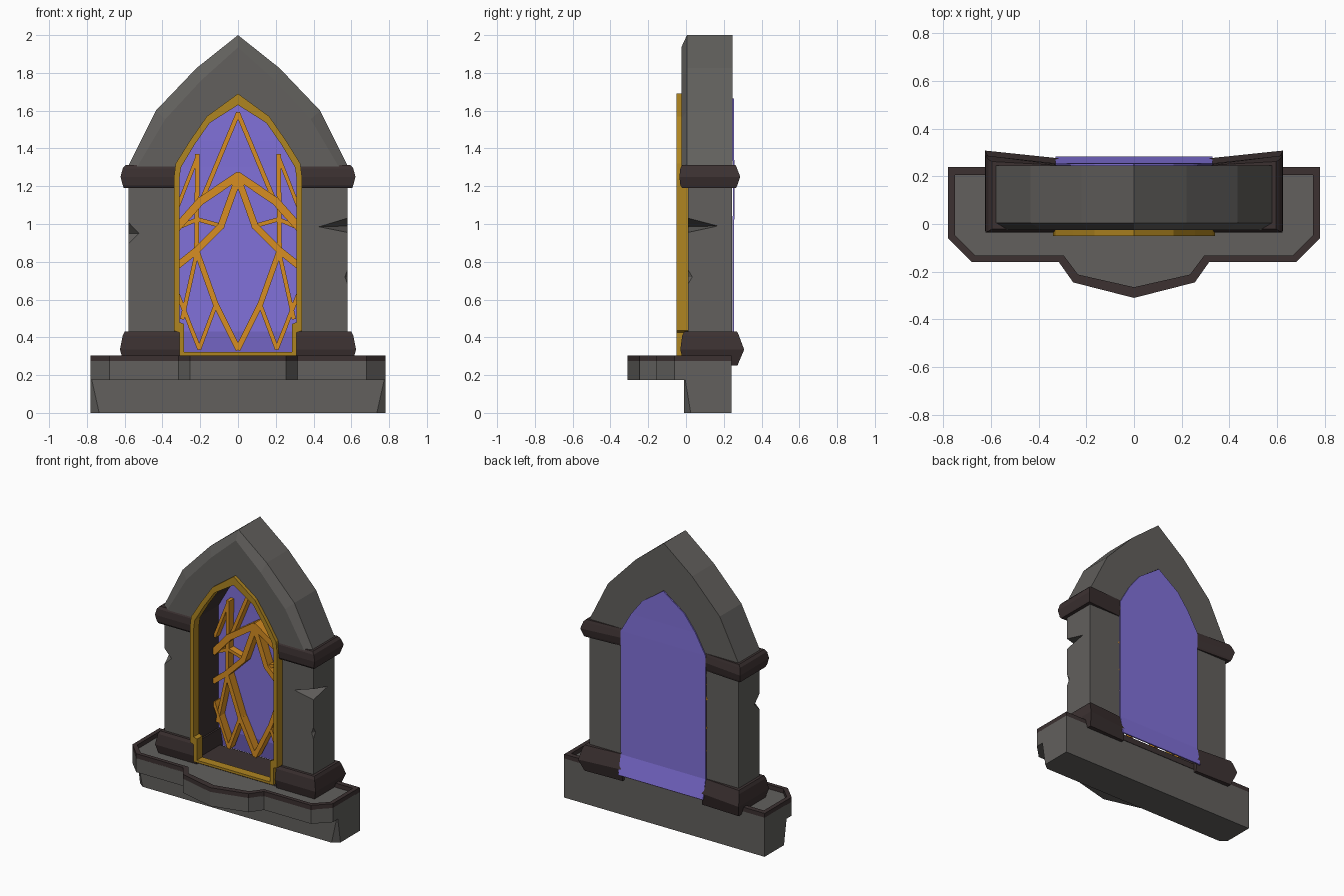
import bpy, bmesh
from mathutils import Vector

if "Cube" in bpy.data.objects:
    bpy.data.objects.remove(bpy.data.objects["Cube"])


def material(name, rgb):
    m = bpy.data.materials.new(name)
    m.diffuse_color = (*rgb, 1)
    m.use_nodes = True
    m.node_tree.nodes["Principled BSDF"].inputs["Base Color"].default_value = m.diffuse_color
    return m


STONE = material("grey_stone", (0.122, 0.117, 0.110))
TRIM = material("dark_brown_stone", (0.045, 0.031, 0.031))
GOLD = material("dull_gold", (0.43, 0.235, 0.015))
AMBER = material("amber", (0.68, 0.27, 0.016))
GLASS = material("violet_glass", (0.22, 0.165, 0.70))


def finish(name, bm, mat):
    bmesh.ops.recalc_face_normals(bm, faces=bm.faces)
    me = bpy.data.meshes.new(name)
    bm.to_mesh(me)
    bm.free()
    me.materials.append(mat)
    ob = bpy.data.objects.new(name, me)
    bpy.context.collection.objects.link(ob)
    return ob


def add_loft(bm, loops, closed=False):
    """Skin a list of equal-sized point loops; cap the ends unless closed."""
    rows = [[bm.verts.new(p) for p in loop] for loop in loops]
    n = len(rows[0])
    pairs = list(zip(rows, rows[1:])) + ([(rows[-1], rows[0])] if closed else [])
    for a, b in pairs:
        for i in range(n):
            j = (i + 1) % n
            bm.faces.new((a[i], a[j], b[j], b[i]))
    if not closed:
        bm.faces.new(rows[0])
        bm.faces.new(rows[-1])


def loft(name, loops, mat, closed=False):
    bm = bmesh.new()
    add_loft(bm, loops, closed)
    return finish(name, bm, mat)


def mirrored(half):
    """Half outline from -x side to centre (last point at x=0) -> full outline."""
    return half + [(-x, v) for x, v in reversed(half[:-1])]


def at_z(outline, z):
    return [(x, y, z) for x, y in outline]


def mirror_x(ob):
    ob.modifiers.new("mirror", "MIRROR")
    return ob


def ring(name, outer, inner, y0, y1, mat):
    """Closed frame following two x-z outlines, between y0 and y1."""
    return loft(name, [[(o[0], y0, o[1]), (o[0], y1, o[1]), (i[0], y1, i[1]), (i[0], y0, i[1])]
                       for o, i in zip(outer, inner)], mat, True)


# --- base block, front corners chipped away towards the ground
base_top = mirrored([(-0.78, 0.24), (-0.78, -0.005), (-0.775, -0.01), (0, -0.01)])
base_low = mirrored([(-0.78, 0.24), (-0.78, 0.025), (-0.735, -0.01), (0, -0.01)])
loft("base", [at_z(base_low, 0), at_z(base_top, 0.18)], STONE)

# --- projecting sill with a raised rim
sill = mirrored([(-0.78, 0.24), (-0.78, -0.06), (-0.68, -0.16), (-0.315, -0.16),
                 (-0.255, -0.245), (0, -0.31)])
tray = mirrored([(-0.75, 0.205), (-0.75, -0.048), (-0.665, -0.132), (-0.295, -0.132),
                 (-0.235, -0.212), (0, -0.265)])
loft("sill", [at_z(sill, 0.175), at_z(sill, 0.275)], STONE)
loft("sill_rim", [[(*o, 0.272), (*o, 0.305), (*i, 0.305), (*i, 0.272)]
                  for o, i in zip(sill, tray)], TRIM, True)


# --- plinths and capitals: bulging blocks whose backs flare outwards
def moulding(name, xi, levels):
    return mirror_x(loft(name, [[(xi, yf, z), (xo, yf, z), (xo, yo, z), (xi, yi, z)]
                                for z, xo, yf, yo, yi in levels], TRIM))


moulding("plinth", 0.31, [(0.25, 0.60, -0.01, 0.272, 0.262), (0.335, 0.625, -0.03, 0.308, 0.275),
                          (0.41, 0.61, -0.02, 0.28, 0.252), (0.43, 0.60, -0.01, 0.27, 0.247)])
moulding("capital", 0.325, [(1.19, 0.605, -0.02, 0.265, 0.247), (1.205, 0.61, -0.03, 0.272, 0.25),
                            (1.25, 0.622, -0.035, 0.287, 0.254), (1.295, 0.61, -0.03, 0.27, 0.25),
                            (1.312, 0.595, -0.02, 0.262, 0.247)])


# --- pillars with chipped edges
def pillar(name, s, chips):
    foot = [(s * 0.33, 0.01), (s * 0.58, 0.01), (s * 0.58, 0.243), (s * 0.33, 0.243)]
    ob = loft(name, [at_z(foot, 0.40), at_z(foot, 1.22)], STONE)
    for pts in chips:
        bm = bmesh.new()
        for p in pts:
            bm.verts.new(p)
        bmesh.ops.convex_hull(bm, input=bm.verts)
        cutter = finish(name + "_chip_cutter", bm, STONE)
        cutter.hide_render = True
        cutter.hide_viewport = True
        mod = ob.modifiers.new("chip", "BOOLEAN")
        mod.operation, mod.solver, mod.object = "DIFFERENCE", "EXACT", cutter


pillar("left_pillar", -1, [[(-0.515, 0, 0.95), (-0.60, 0.09, 0.95),
                            (-0.60, -0.02, 1.06), (-0.60, -0.02, 0.85)]])
pillar("right_pillar", 1, [[(0.42, 0, 0.985), (0.60, 0.19, 0.99),
                            (0.60, -0.02, 1.045), (0.60, -0.02, 0.945)],
                           [(0.56, 0, 0.72), (0.59, 0.05, 0.72),
                            (0.59, -0.01, 0.82), (0.59, -0.01, 0.62)]])

# --- pointed arch, bevelled along the outer front edge
outer = mirrored([(-0.585, 1.30), (-0.435, 1.60), (-0.22, 1.825), (0, 2.0)])
bevel = mirrored([(-0.535, 1.30), (-0.385, 1.555), (-0.195, 1.76), (0, 1.935)])
inner = mirrored([(-0.33, 1.30), (-0.25, 1.44), (-0.165, 1.55), (0, 1.67)])
loft("arch", [[(o[0], 0.246, o[1]), (o[0], 0.005, o[1]), (b[0], -0.025, b[1]),
               (i[0], -0.025, i[1]), (i[0], 0.246, i[1])]
              for o, b, i in zip(outer, bevel, inner)], STONE)

# --- gold window frame, stepping in at the plinths
frame_out = mirrored([(-0.31, 0.305), (-0.31, 0.425), (-0.34, 0.435), (-0.34, 1.24),
                      (-0.33, 1.32), (-0.255, 1.44), (-0.165, 1.57), (0, 1.69)])
frame_in = mirrored([(-0.285, 0.322), (-0.285, 0.47), (-0.31, 0.48), (-0.31, 1.24),
                     (-0.302, 1.30), (-0.23, 1.42), (-0.15, 1.535), (0, 1.63)])
ring("window_frame", frame_out, frame_in, -0.05, 0.01, GOLD)

# --- dark lining of the opening, with its floor
line_out = mirrored([(-0.335, 0.27), (-0.335, 1.30), (-0.255, 1.44), (-0.165, 1.56), (0, 1.675)])
line_in = mirrored([(-0.322, 0.312), (-0.322, 1.29), (-0.243, 1.43), (-0.158, 1.54), (0, 1.65)])
ring("window_lining", line_out, line_in, 0.0, 0.243, TRIM)

# --- glass sheet, kicking out behind the plinths
bm = bmesh.new()
rows = [[bm.verts.new((s * w, y, z)) for s in (-1, 1)] for z, w, y in
        [(0.295, 0.33, 0.28), (0.43, 0.33, 0.25), (1.25, 0.33, 0.252), (1.30, 0.33, 0.252),
         (1.44, 0.25, 0.25), (1.55, 0.165, 0.25), (1.665, 0.002, 0.25)]]
for a, b in zip(rows, rows[1:]):
    bm.faces.new((a[0], a[1], b[1], b[0]))
glass = finish("glass", bm, GLASS)
solid = glass.modifiers.new("thickness", "SOLIDIFY")
solid.thickness, solid.offset = 0.008, 0

# --- tracery bars on the glass: (width, x-z path), mirrored
BARS = [
    (0.042, [(0, 1.255), (-0.2, 1.12), (-0.32, 0.985)]),
    (0.036, [(0, 1.24), (-0.09, 0.99), (-0.22, 0.86), (-0.32, 0.78)]),
    (0.030, [(-0.22, 0.86), (-0.12, 0.58), (0, 0.34)]),
    (0.022, [(-0.115, 0.58), (-0.205, 0.34), (-0.32, 0.63)]),
    (0.022, [(-0.22, 0.84), (-0.295, 0.50)]),
    (0.024, [(0, 1.585), (-0.19, 1.13)]),
    (0.024, [(-0.215, 1.365), (-0.22, 0.86)]),
    (0.020, [(-0.215, 1.355), (-0.32, 1.09)]),
    (0.022, [(-0.32, 0.98), (-0.215, 1.025), (-0.09, 0.99)]),
]
bm = bmesh.new()
for k, (w, path) in enumerate(BARS):
    y = 0.18 + 0.002 * k
    for p, q in zip(path, path[1:]):
        a, b = Vector(p), Vector(q)
        d = (b - a).normalized()
        n = Vector((-d.y, d.x)) * w / 2
        a, b = a - d * w * 0.2, b + d * w * 0.2
        add_loft(bm, [[(e.x + n.x, y, e.y + n.y), (e.x - n.x, y, e.y - n.y),
                       (e.x - n.x, 0.244, e.y - n.y), (e.x + n.x, 0.244, e.y + n.y)]
                      for e in (a, b)])
mirror_x(finish("tracery", bm, AMBER)).modifiers["mirror"].use_mirror_merge = False
